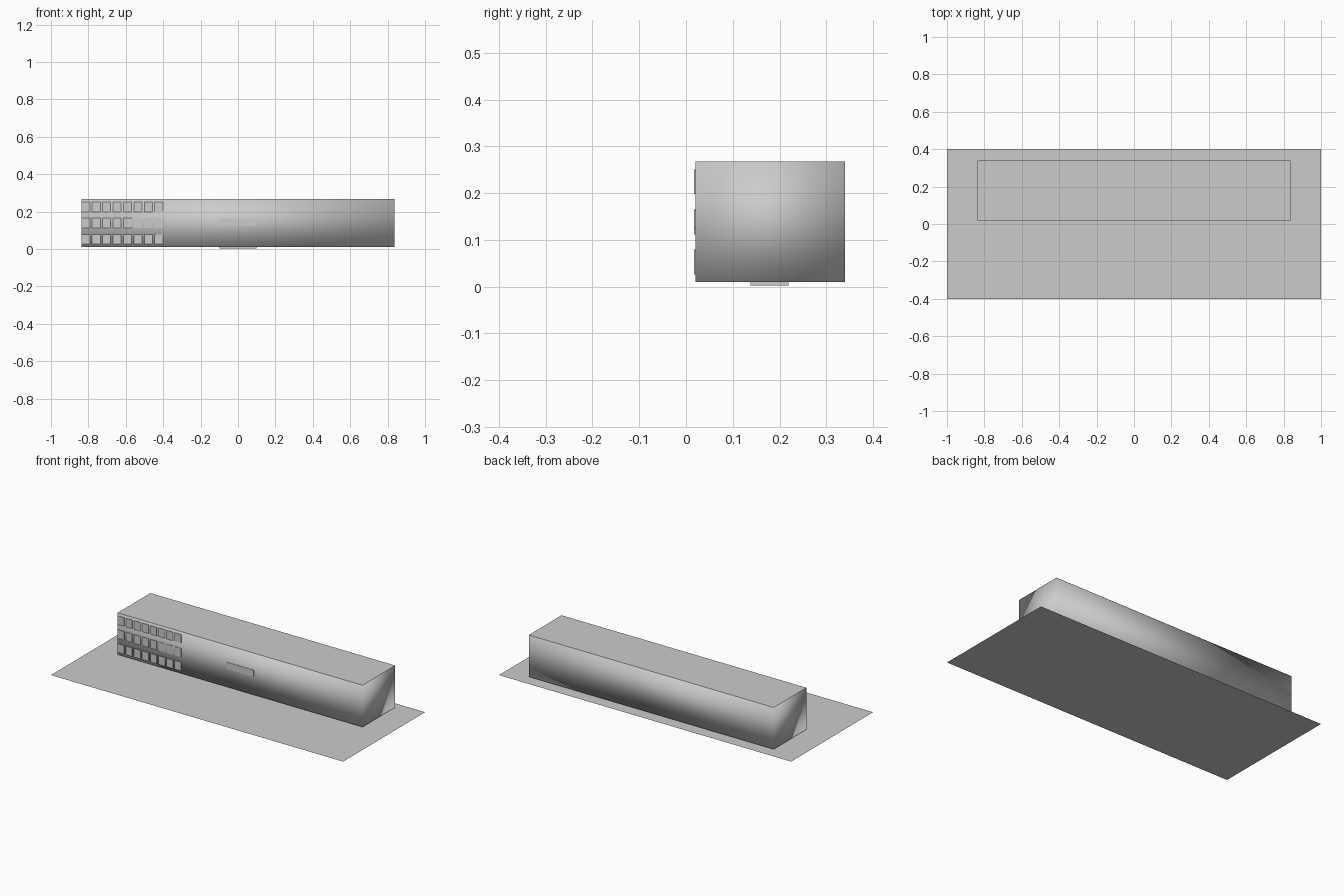
import bpy

if "Cube" in bpy.data.objects:
    bpy.data.objects.remove(bpy.data.objects["Cube"])

grey = bpy.data.materials.new("plain grey")
grey.diffuse_color = (0.6, 0.6, 0.6, 1)
grey.use_nodes = True
grey.node_tree.nodes["Principled BSDF"].inputs["Base Color"].default_value = grey.diffuse_color


def add_mesh(name, verts, faces, smooth=False):
    me = bpy.data.meshes.new(name)
    me.from_pydata(verts, [], faces)
    me.materials.append(grey)
    for p in me.polygons:
        p.use_smooth = smooth
    ob = bpy.data.objects.new(name, me)
    bpy.context.collection.objects.link(ob)
    return ob


def box(name, x0, x1, y0, y1, z0, z1, smooth=False):
    verts = [(x, y, z) for z in (z0, z1)
             for x, y in ((x0, y0), (x1, y0), (x1, y1), (x0, y1))]
    faces = [(3, 2, 1, 0), (4, 5, 6, 7), (0, 1, 5, 4),
             (1, 2, 6, 5), (2, 3, 7, 6), (3, 0, 4, 7)]
    return add_mesh(name, verts, faces, smooth)


def sheet(name, x0, x1, y0, y1, z):
    return add_mesh(name, [(x0, y0, z), (x1, y0, z), (x1, y1, z), (x0, y1, z)],
                    [(0, 1, 2, 3)])


# Site sheet and the thin floor sheet below the building
sheet("site_base", -1, 1, -0.4, 0.4, 0)
sheet("floor_sheet", -0.838, 0.838, 0.02, 0.34, 0.003)

# Long building block with softly shaded walls, and its flat roof
box("building_body", -0.838, 0.838, 0.02, 0.34, 0.01, 0.268, smooth=True)
sheet("roof", -0.838, 0.838, 0.02, 0.34, 0.2685)

# Low plinth under the middle of the block
box("plinth", -0.1, 0.1, 0.138, 0.219, 0.003, 0.01)

# Three rows of eight window plates on the left part of the front
for row, z in enumerate((0.026, 0.112, 0.198)):
    for col in range(8):
        x = -0.836 + col * 0.0558
        box(f"window_{row}_{col}", x, x + 0.044, 0.0175, 0.021, z, z + 0.053)

# Wide panel above the centre of the front
box("front_panel", -0.095, 0.095, 0.0175, 0.021, 0.124, 0.164)
